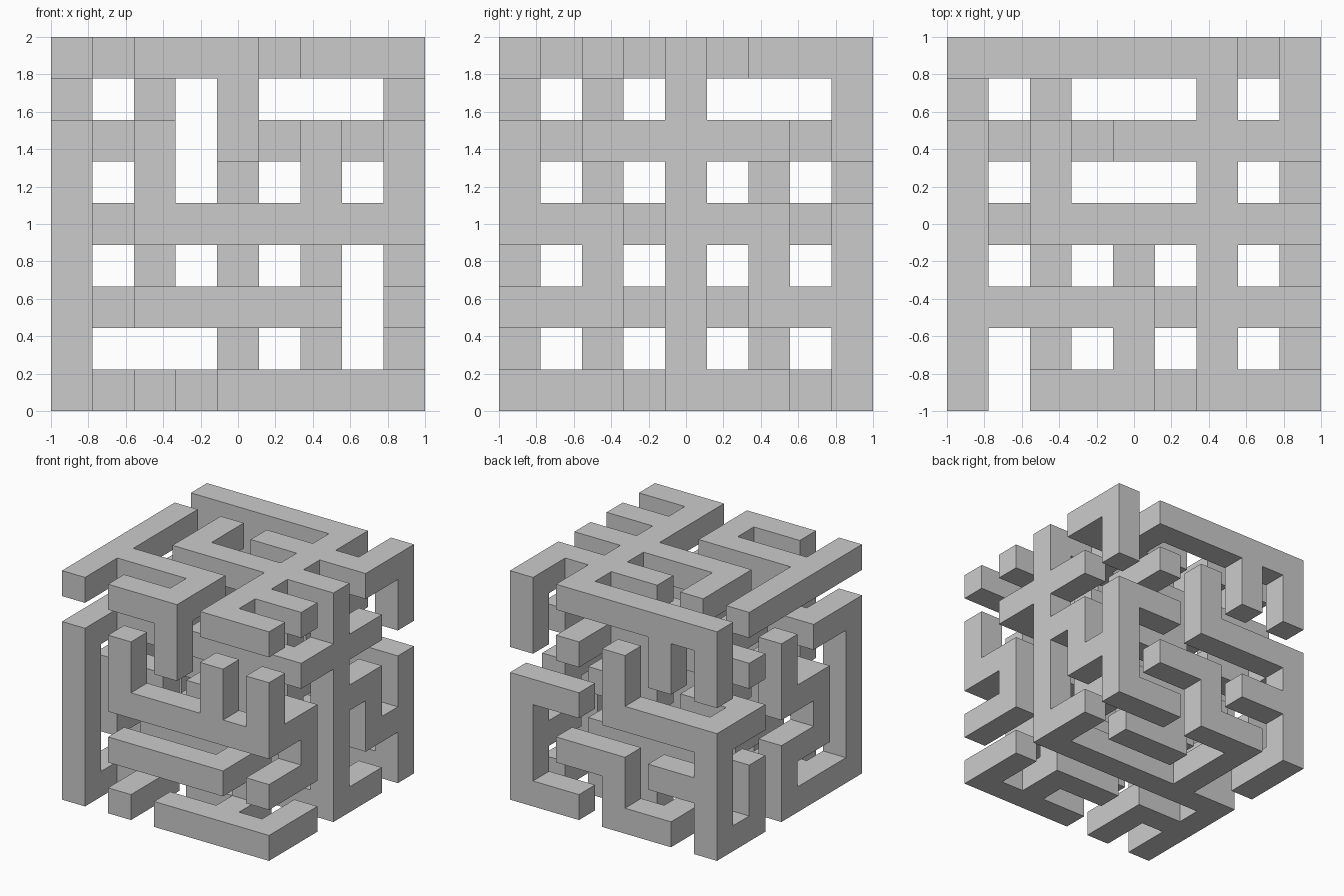
import bpy, bmesh

if "Cube" in bpy.data.objects:
    bpy.data.objects.remove(bpy.data.objects["Cube"])

N = 9                 # voxels per side; nodes sit on even voxels
S = 2.0 / N

# Corridors in each level, written as node-to-node straight runs (xy-xy)
levels = [
    "00-02 10-11 01-11 02-42 12-14 14-24 34-44 03-04 23-33 20-40 30-31 21-31 40-41 42-43",
    "10-30 30-31 11-31 11-12 01-02 40-41 32-33 13-33 43-44 04-14 24-34",
    "10-40 40-41 01-02 01-11 21-41 21-22 12-32 12-13 03-13 03-04 04-24 32-33 23-33 42-43 34-44",
    "00-01 01-11 11-13 03-13 21-41 41-43 21-22 22-32 23-33 33-34",
    "00-03 01-21 20-21 10-20 12-13 12-42 30-34 30-40 31-41 23-43 43-44 04-34",
]
# Vertical posts (xy:from-to)
posts = ("00:0-3 10:2-3 20:3-4 30:2-3 40:2-3 01:1-2 11:1-2 11:3-4 31:0-1 31:2-3 41:1-2 "
         "02:0-1 02:2-3 22:1-2 32:1-2 42:0-4 03:0-1 23:0-1 23:2-3 "
         "04:0-2 04:3-4 14:3-4 24:0-1 24:2-3 43:1-2 44:0-2 44:3-4")

cells = set()


def run(p, q):
    """Fill all voxels between two nodes."""
    for x in range(2 * p[0], 2 * q[0] + 1):
        for y in range(2 * p[1], 2 * q[1] + 1):
            for z in range(2 * p[2], 2 * q[2] + 1):
                cells.add((x, y, z))


for c, text in enumerate(levels):
    for item in text.split():
        p, q = item.split("-")
        run((int(p[0]), int(p[1]), c), (int(q[0]), int(q[1]), c))
for item in posts.split():
    a, b = int(item[0]), int(item[1])
    run((a, b, int(item[3])), (a, b, int(item[5])))

# Skin of the voxel set: one quad wherever a filled cell meets air
bm = bmesh.new()
verts = {}


def vert(k):
    if k not in verts:
        verts[k] = bm.verts.new((k[0] * S - 1, k[1] * S - 1, k[2] * S))
    return verts[k]


for cell in sorted(cells):
    for ax in range(3):
        u, v = (ax + 1) % 3, (ax + 2) % 3
        for side in (0, 1):
            near = list(cell)
            near[ax] += 2 * side - 1
            if tuple(near) in cells:
                continue
            loop = []
            for du, dv in ((0, 0), (1, 0), (1, 1), (0, 1)):
                k = list(cell)
                k[ax] += side
                k[u] += du
                k[v] += dv
                loop.append(vert(tuple(k)))
            bm.faces.new(loop if side else loop[::-1])

# Merge the flat areas
bmesh.ops.dissolve_limit(bm, angle_limit=0.01, verts=bm.verts[:], edges=bm.edges[:])
mesh = bpy.data.meshes.new("maze_cube")
bm.to_mesh(mesh)
bm.free()
obj = bpy.data.objects.new("maze_cube", mesh)
bpy.context.collection.objects.link(obj)
